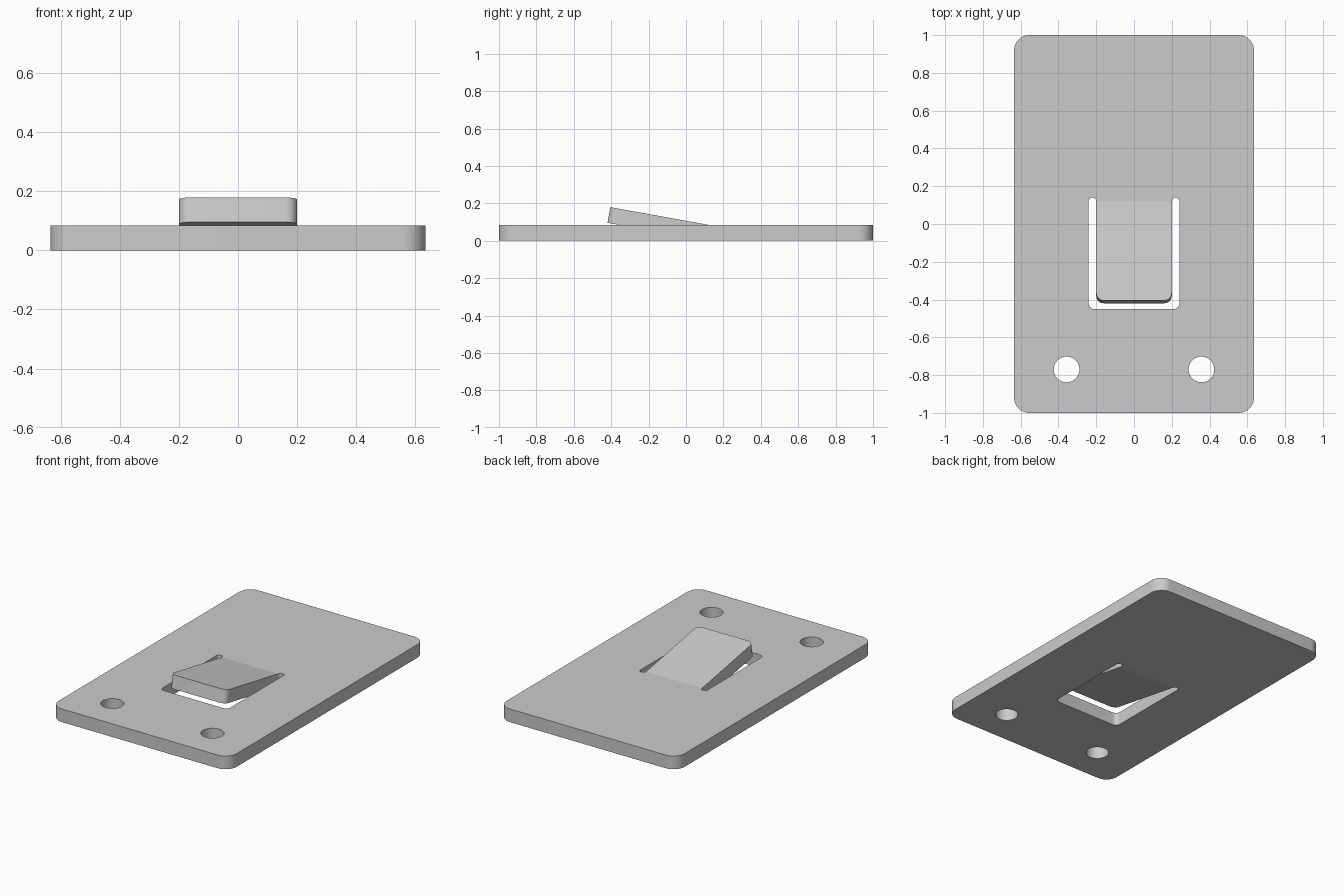
import bpy
import bmesh
from math import cos, sin, pi, radians
from mathutils import Matrix, Vector

if "Cube" in bpy.data.objects:
    bpy.data.objects.remove(bpy.data.objects["Cube"], do_unlink=True)

THICK = 0.085
HINGE = 0.12


def rounded(corners, steps=10):
    """Round each (x, y, radius) corner of a closed outline."""
    pts = []
    for i, (x, y, r) in enumerate(corners):
        p = Vector((x, y))
        a = (Vector(corners[i - 1][:2]) - p).normalized()
        b = (Vector(corners[(i + 1) % len(corners)][:2]) - p).normalized()
        for k in range(steps + 1):
            t = k / steps * pi / 2
            pts.append(p + a * r * (1 - sin(t)) + b * r * (1 - cos(t)))
    return pts


def circle(x, y, r, n=48):
    return [Vector((x + r * cos(2 * pi * k / n), y + r * sin(2 * pi * k / n))) for k in range(n)]


def add_loop(bm, pts):
    verts = [bm.verts.new((p.x, p.y, 0)) for p in pts]
    for i, v in enumerate(verts):
        bm.edges.new((verts[i - 1], v))


# Outlines: plate edge, U-shaped slot around the tongue, two screw holes
w, r = 0.635, 0.08
plate = rounded([(-w, -1, r), (w, -1, r), (w, 1, r), (-w, 1, r)])
e = 0.0199
slot = rounded([(-0.24, -0.45, 0.03), (0.24, -0.45, 0.03), (0.24, 0.14, e), (0.2, 0.14, e),
                (0.2, -0.413, 0.04), (-0.2, -0.413, 0.04), (-0.2, 0.14, e), (-0.24, 0.14, e)])

bm = bmesh.new()
add_loop(bm, plate)
add_loop(bm, slot)
for side in (-1, 1):
    add_loop(bm, circle(side * 0.357, -0.77, 0.068))
bmesh.ops.triangle_fill(bm, edges=bm.edges[:], use_beauty=True)

# Thicken the sheet
ext = bmesh.ops.extrude_face_region(bm, geom=bm.faces[:])
bmesh.ops.translate(bm, vec=(0, 0, THICK), verts=[g for g in ext["geom"] if isinstance(g, bmesh.types.BMVert)])
bmesh.ops.recalc_face_normals(bm, faces=bm.faces[:])

# Crease at the hinge, then bend the tongue upward
bmesh.ops.bisect_plane(bm, geom=bm.verts[:] + bm.edges[:] + bm.faces[:], dist=0.0005,
                       plane_co=(0, HINGE, 0), plane_no=(0, 1, 0))
tongue = [v for v in bm.verts if abs(v.co.x) < 0.203 and -0.42 < v.co.y < HINGE - 0.002]
bmesh.ops.rotate(bm, verts=tongue, cent=(0, HINGE, THICK), matrix=Matrix.Rotation(radians(-10.2), 3, "X"))
for edge in bm.edges:
    if all(abs(v.co.y - HINGE) < 0.001 and abs(v.co.x) < 0.21 for v in edge.verts):
        edge.smooth = False

mesh = bpy.data.meshes.new("clip_plate")
bm.to_mesh(mesh)
bm.free()
obj = bpy.data.objects.new("clip_plate", mesh)
bpy.context.collection.objects.link(obj)

# Single grey colour
mat = bpy.data.materials.new("plain_grey")
mat.use_nodes = True
grey = (0.6, 0.6, 0.6, 1)
mat.diffuse_color = grey
mat.node_tree.nodes["Principled BSDF"].inputs["Base Color"].default_value = grey
mesh.materials.append(mat)

bpy.ops.object.select_all(action="DESELECT")
obj.select_set(True)
bpy.context.view_layer.objects.active = obj
bpy.ops.object.shade_smooth_by_angle(angle=radians(30), keep_sharp_edges=True)
